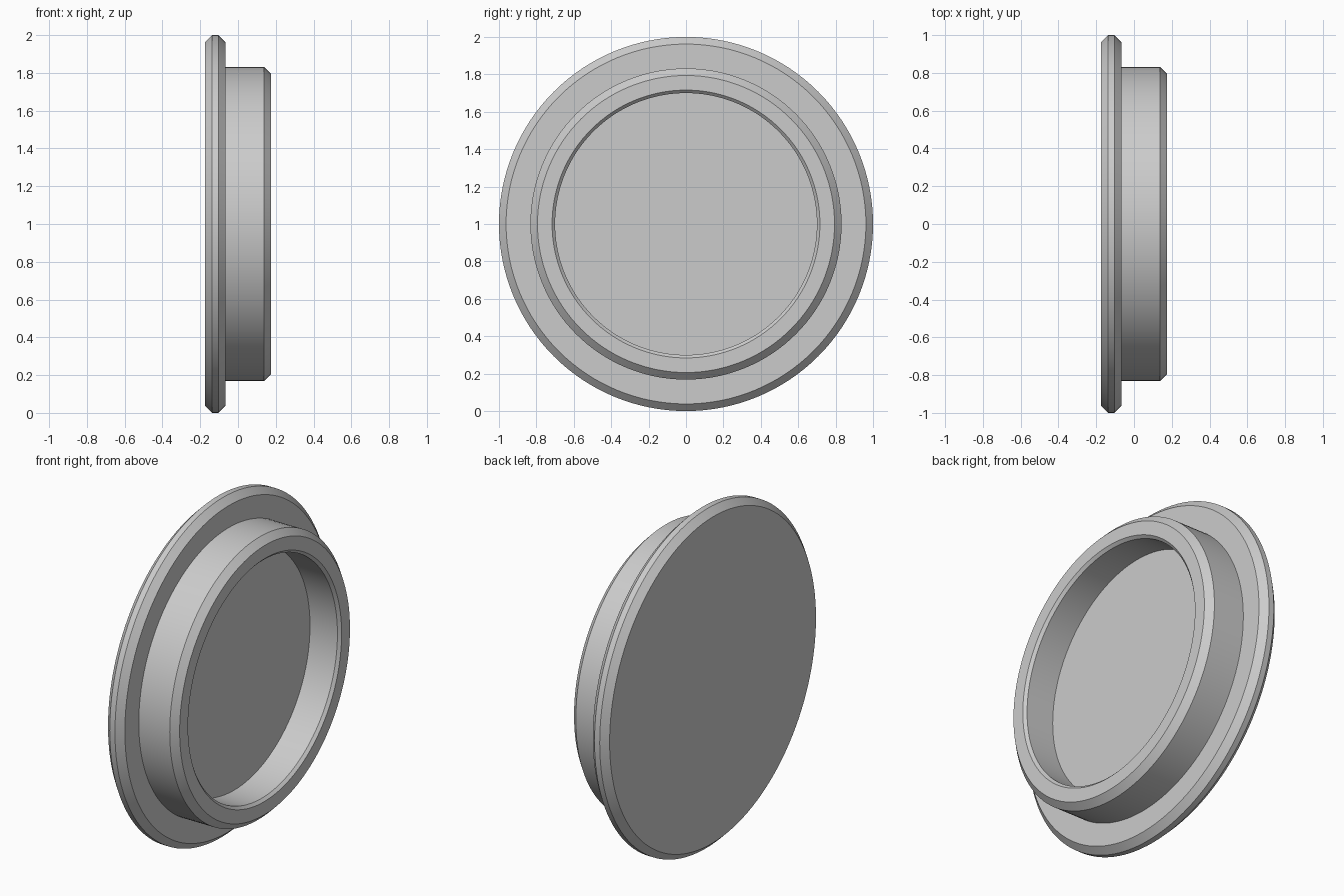
import bpy, bmesh, math
from mathutils import Vector

cube = bpy.data.objects.get("Cube")
if cube:
    bpy.data.objects.remove(cube, do_unlink=True)

SEGMENTS = 128
BEVEL = 0.038       # outer edge chamfers
LIP = 0.016         # small chamfer at the mouth of the recess
BACK, STEP, FLOOR, RIM = -0.175, -0.065, -0.02, 0.175    # positions along x
FLANGE_R, HUB_R, RECESS_R = 1.0, 0.832, 0.7

# Plain grey material
grey = bpy.data.materials.new("light_grey")
grey.use_nodes = True
colour = (0.6, 0.6, 0.6, 1)
grey.diffuse_color = colour
grey.node_tree.nodes["Principled BSDF"].inputs["Base Color"].default_value = colour

# Half section of the cap as (x, radius), from back centre to recess floor centre
profile = [
    (BACK, 0),
    (BACK, FLANGE_R - BEVEL),
    (BACK + BEVEL, FLANGE_R),
    (STEP - BEVEL, FLANGE_R),
    (STEP, FLANGE_R - BEVEL),
    (STEP, HUB_R),
    (RIM - BEVEL, HUB_R),
    (RIM, HUB_R - BEVEL),
    (RIM, RECESS_R + LIP),
    (RIM - LIP, RECESS_R),
    (FLOOR, RECESS_R),
    (FLOOR, 0),
]

# Revolve the section around the x axis
bm = bmesh.new()
verts = [bm.verts.new((x, 0, r)) for x, r in profile]
edges = [bm.edges.new(pair) for pair in zip(verts, verts[1:])]
bmesh.ops.spin(bm, geom=verts + edges, cent=Vector(), axis=Vector((1, 0, 0)),
               angle=math.tau, steps=SEGMENTS, use_duplicate=False)
bmesh.ops.remove_doubles(bm, verts=bm.verts, dist=0.0001)
bmesh.ops.recalc_face_normals(bm, faces=bm.faces)
mesh = bpy.data.meshes.new("flanged_cap")
bm.to_mesh(mesh)
bm.free()
mesh.materials.append(grey)

cap = bpy.data.objects.new("flanged_cap", mesh)
cap.location.z = FLANGE_R
bpy.context.collection.objects.link(cap)

# Smooth round walls, crisp chamfer edges
bpy.ops.object.select_all(action="DESELECT")
cap.select_set(True)
bpy.context.view_layer.objects.active = cap
bpy.ops.object.shade_smooth_by_angle(angle=math.radians(30))
